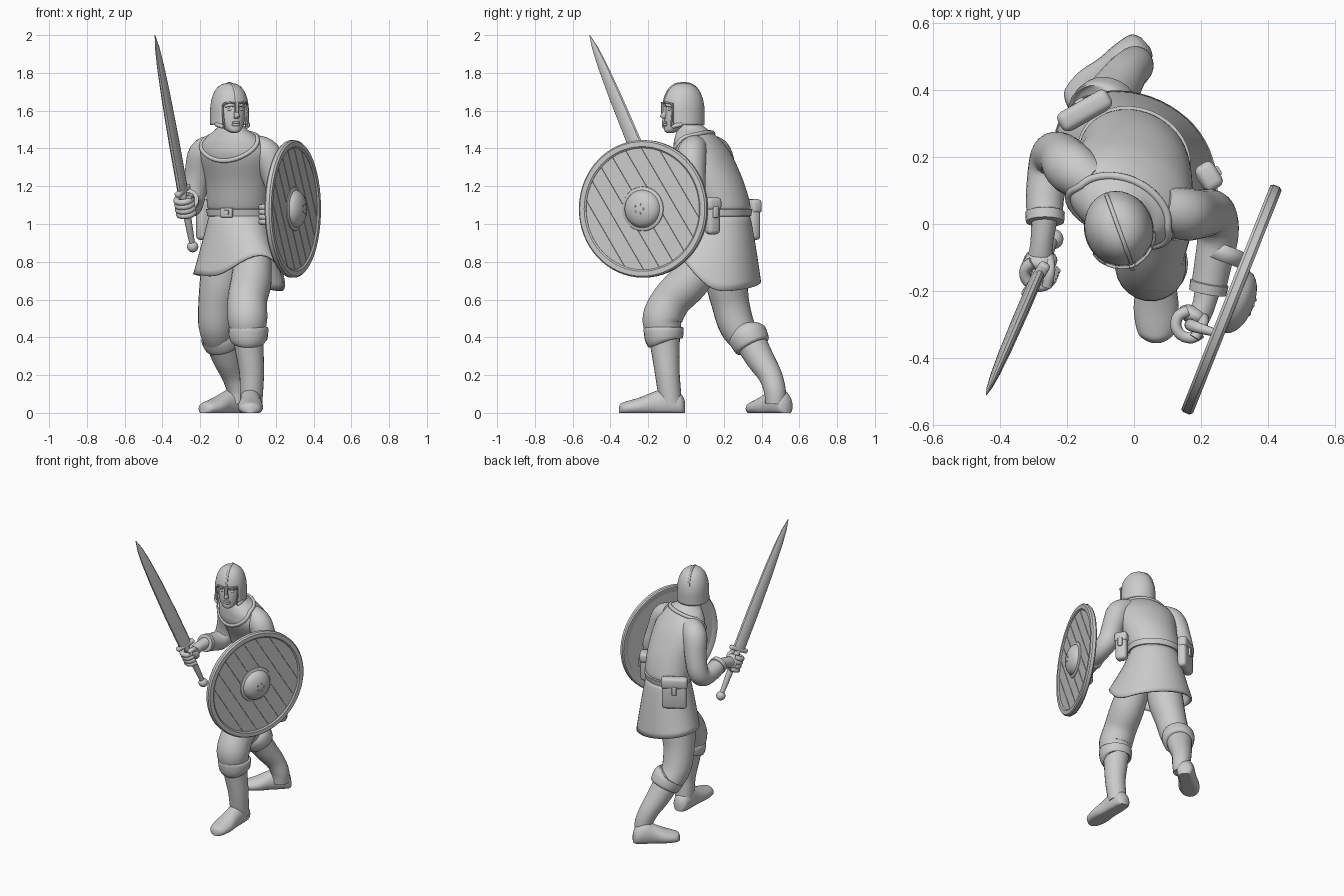
import bpy, bmesh, math
from mathutils import Vector as V, Matrix as M
from math import sin, cos, pi, radians

cube = bpy.data.objects.get("Cube")
if cube:
    bpy.data.objects.remove(cube)

grey = bpy.data.materials.new("plain grey")
grey.use_nodes = True
tone = (0.6, 0.6, 0.6, 1)
grey.diffuse_color = tone
grey.node_tree.nodes["Principled BSDF"].inputs["Base Color"].default_value = tone
X, Y, Z = V((1, 0, 0)), V((0, 1, 0)), V((0, 0, 1))


def finish(name, bm, mat=None, angle=45, thick=0):
    bmesh.ops.recalc_face_normals(bm, faces=bm.faces)
    me = bpy.data.meshes.new(name)
    bm.to_mesh(me)
    bm.free()
    ob = bpy.data.objects.new(name, me)
    bpy.context.collection.objects.link(ob)
    me.materials.append(grey)
    if mat:
        me.transform(mat)
    if thick:
        mod = ob.modifiers.new("thickness", "SOLIDIFY")
        mod.thickness, mod.offset = thick, -1
    bpy.ops.object.select_all(action="DESELECT")
    ob.select_set(True)
    bpy.context.view_layer.objects.active = ob
    bpy.ops.object.shade_smooth_by_angle(angle=radians(angle))
    return ob


def spline(rows, k=5):
    out = []
    for i in range(len(rows) - 1):
        p = [rows[max(0, min(len(rows) - 1, i + j))] for j in (-1, 0, 1, 2)]
        for s in range(k):
            t = s / k
            out.append([b + t / 2 * (c - a + t * (2*a - 5*b + 4*c - d + t * (3*b - a - 3*c + d)))
                        for a, b, c, d in zip(*p)])
    return out + [list(rows[-1])]


def ring(c, a, b, n=24):
    return [V(c) + a * cos(2*pi*i/n) + b * sin(2*pi*i/n) for i in range(n)]


def loft(name, rings, cap=True, closed=False, **kw):
    bm = bmesh.new()
    vs = [[bm.verts.new(p) for p in r] for r in rings]
    n = len(vs[0])
    for r, q in zip(vs, vs[1:] + ([vs[0]] if closed else [])):
        for i in range(n):
            bm.faces.new((r[i], r[(i+1) % n], q[(i+1) % n], q[i]))
    if cap and not closed:
        bm.faces.new(vs[0])
        bm.faces.new(vs[-1])
    return finish(name, bm, **kw)


def tube(name, rows, k=5, n=16, closed=False, **kw):
    rows = spline(rows, k) if k > 1 else rows
    ps, m = [V(r[:3]) for r in rows], len(rows)
    rings = []
    for i, r in enumerate(rows):
        nxt = ps[(i+1) % m] if closed else ps[min(i+1, m-1)]
        prv = ps[i-1] if closed else ps[max(i-1, 0)]
        t = (nxt - prv).normalized()
        if i == 0:
            a = t.orthogonal().normalized()
        a = (a - t * a.dot(t)).normalized()
        rings.append(ring(ps[i], a * r[3], t.cross(a) * r[3], n))
    return loft(name, rings, closed=closed, **kw)


def ball(name, c, size, mat=None):
    bm = bmesh.new()
    bmesh.ops.create_uvsphere(bm, u_segments=24, v_segments=16, radius=1)
    return finish(name, bm, (mat or M()) @ M.Translation(c) @ M.Diagonal((*size, 1)))


def box(name, c, size, mat, bevel=0.01):
    bm = bmesh.new()
    bmesh.ops.create_cube(bm, size=1)
    bmesh.ops.scale(bm, vec=size, verts=bm.verts)
    bmesh.ops.bevel(bm, geom=bm.edges, offset=bevel, segments=3, affect="EDGES", profile=0.5)
    return finish(name, bm, mat @ M.Translation(c))


def frame(origin, x, y, z):
    m = M((x, y, z)).transposed().to_4x4()
    m.translation = origin
    return m


# Tunic: turned oval sections, z / centre / half width / half depth
U, W = V((0.91, -0.42, 0)), V((0.42, 0.91, 0))
body = spline([(.98, 0, .2, .16, .125), (1.06, 0, .2, .155, .128), (1.1, 0, .195, .168, .14),
               (1.22, 0, .155, .178, .145), (1.35, -.015, .095, .195, .145), (1.42, -.025, .07, .178, .125),
               (1.47, -.03, .05, .13, .1), (1.5, -.035, .035, .085, .08), (1.53, -.035, .02, .06, .06)])


def skin(z, ang, grow=0):
    for p, q in zip(body, body[1:]):
        if p[0] <= z <= q[0]:
            t = (z - p[0]) / (q[0] - p[0])
            _, x, y, a, b = [i + (j - i) * t for i, j in zip(p, q)]
            return V((x, y, z)) + U * (a + grow) * cos(ang) + W * (b + grow) * sin(ang)


turn = [2*pi*i/48 for i in range(48)]
loft("tunic", [ring((x, y, z), U*a, W*b, 48) for z, x, y, a, b in body])
loft("belt", [[skin(z, a, g) for a in turn] for z, g in
              ((1.04, .0), (1.042, .012), (1.078, .012), (1.08, .0))], angle=30)
collar = [skin(1.46 + .025*sin(a) - .1*max(0, -sin(a))**1.5, a, .0) for a in turn]
tube("collar_band", [(*p, .012) for p in collar], k=1, n=10, closed=True)
buckle = frame(skin(1.06, -pi/2, .014), U, W, Z)
box("buckle", (0, 0, 0), (.07, .014, .05), buckle, .004)
box("buckle_bar", (0, -.006, 0), (.03, .012, .026), buckle, .003)


# Skirt with a hem raised and pushed out over the leading thigh
def skirt_ring(t):
    pts = []
    for a in turn:
        d = U * cos(a) + W * sin(a)
        lift = max(0, d.x * .4 - d.y * .92)
        hem = .69 - .045 * d.x + .16 * lift**4
        wide, deep = .157 + .09 * t**1.1 + .06 * t * lift**3, .13 + .055 * t**.7 + .06 * t * lift**3
        pts.append(V((0, .2, 1.05 + (hem - 1.05)*t)) + U * wide * cos(a) + W * deep * sin(a))
    return pts


loft("skirt", [skirt_ring(i / 10) for i in range(11)], cap=False, thick=.012)

# Legs, boots and turned-down cuffs
legs = {"left": ([(.08, .13, .85, .095), (.07, .02, .7, .108), (.05, -.075, .6, .105), (.05, -.125, .5, .106),
                  (.055, -.115, .42, .09), (.06, -.11, .36, .07)],
                 [(.055, -.115, .42, .085), (.06, -.11, .34, .076), (.072, -.1, .22, .066),
                  (.072, -.09, .13, .062), (.07, -.08, .05, .058)],
                 [(.055, -.118, .455, .095), (.055, -.118, .445, .106), (.055, -.118, .39, .1),
                  (.055, -.115, .375, .085)], (.066, -.005, 0), (.066, -.355, 0)),
        "right": ([(-.07, .2, .85, .115), (-.09, .215, .7, .112), (-.11, .235, .58, .1),
                   (-.115, .27, .46, .094), (-.1, .33, .37, .078)],
                  [(-.09, .34, .38, .083), (-.06, .39, .29, .075), (-.025, .445, .2, .063),
                   (0, .47, .12, .058), (0, .475, .05, .055)],
                  [(-.1, .32, .42, .09), (-.095, .325, .41, .105), (-.08, .35, .36, .098),
                   (-.077, .355, .35, .085)], (.035, .54, 0), (-.19, .34, 0))}
for side, (thigh, boot, cuff, heel, toe) in legs.items():
    tube(side + "_leg", thigh, n=24)
    tube(side + "_boot", boot, n=24)
    tube(side + "_boot_cuff", cuff, k=3, n=24)
    heel, toe = V(heel), V(toe)
    across = (toe - heel).normalized().cross(Z)
    rings = []
    for t, w, h in spline([(0, .02, .06), (.06, .048, .1), (.25, .057, .14), (.45, .058, .115),
                           (.7, .067, .08), (.9, .056, .06), (.97, .035, .05), (1, .01, .03)]):
        r = ring(heel.lerp(toe, t) + Z*h*.4, across*w, Z*h*.6)
        rings.append([V((p.x, p.y, max(0, p.z))) for p in r])
    loft(side + "_foot", rings, angle=60)

# Arms with sleeves, rolled cuffs and wrists
arms = {"right": ([(-.12, .12, 1.41, .065), (-.185, .165, 1.37, .078), (-.215, .2, 1.25, .07),
                   (-.24, .205, 1.14, .066), (-.252, .16, 1.1, .064), (-.265, .08, 1.11, .057),
                   (-.265, .01, 1.13, .053)],
                  [(-.265, .03, 1.13, .04), (-.275, -.06, 1.12, .034), (-.28, -.11, 1.1, .04)]),
        "left": ([(.08, .05, 1.41, .065), (.15, .03, 1.37, .078), (.195, .03, 1.26, .073),
                  (.235, .03, 1.14, .068), (.25, -.03, 1.08, .062), (.235, -.12, 1.06, .056),
                  (.22, -.2, 1.05, .052)],
                 [(.222, -.18, 1.05, .04), (.205, -.25, 1.05, .034), (.175, -.3, 1.05, .04)])}
for side, (sleeve, wrist) in arms.items():
    tube(side + "_sleeve", sleeve, n=24)
    tube(side + "_wrist", wrist)
    end, back = V(sleeve[-1][:3]), V(sleeve[-2][:3])
    step = (back - end).normalized()
    r = sleeve[-1][3]
    tube(side + "_sleeve_cuff", [(*(end + step*s), r + g) for s, g in
                                 ((-.006, -.01), (-.004, .004), (.025, .006), (.03, -.004))], k=1, n=24)


def fist(side, grip, axis, palm):
    # Curled fingers around a grip; palm points from grip to wrist
    axis = axis.normalized()
    palm = (palm - axis * palm.dot(axis)).normalized()
    out = axis.cross(palm)
    m = frame(grip + palm*.03, palm, out, axis)
    ball(side + "_palm", (0, 0, 0), (.028, .048, .052), m)
    for i in range(4):
        c = grip + axis * (i - 1.5) * .026
        pts = [c + palm*.04*cos(a) + out*.042*sin(a) for a in (.5, 1.3, 2.1, 2.9, 3.7, 4.5)]
        tube(side + "_finger", [(*p, .017) for p in pts], k=3, n=10)
    pts = [grip + axis*h + palm*p + out*o for h, p, o in ((.0, .045, -.02), (.045, .02, -.035), (.055, -.03, -.03))]
    tube(side + "_thumb", [(*p, .016) for p in pts], n=10)


# Sword: local z runs up the blade, local x across it
pommel, tip = V((-.24, -.045, .88)), V((-.44, -.51, 2))
up = (tip - pommel).normalized()
wide = V((.48, .78, .41))
wide = (wide - up * wide.dot(up)).normalized()
sword = frame(pommel, wide, up.cross(wide), up)
ball("pommel", (0, 0, 0), (.03, .03, .03), sword)
tube("sword_grip", [(0, 0, 0, .014), (0, 0, .12, .019), (0, 0, .24, .021), (0, 0, .33, .018)], mat=sword)
box("sword_guard", (0, 0, .325), (.13, .035, .03), sword, .012)
L = (tip - pommel).length
loft("blade", [ring((0, 0, .33 + (L - .33)*t), X*w, Y*h, 12) for t, w, h in
               ((0, .044, .019), (.3, .044, .019), (.6, .038, .017), (.8, .029, .013), (.92, .018, .008),
                (1, .002, .001))], mat=sword, angle=30)
fist("right", pommel + up*.235, up, V((-.265, .0, 1.13)) - (pommel + up*.235))

# Shield: local x along the width, local z out of the face
shield = frame((.29, -.225, 1.08), V((.37, .93, 0)), Z, V((.93, -.37, 0)))


def lathe(name, prof, closed=False):
    return loft(name, [ring((0, 0, h), X*r, Y*r, 64) for r, h in prof], closed=closed, mat=shield, angle=35)


lathe("shield_back", [(.01, -.014), (.34, -.014), (.34, .004), (.01, .004)])
lathe("shield_rim", [(.322, -.014), (.33, -.018), (.358, -.018), (.364, -.01), (.364, .01),
                     (.356, .019), (.33, .019), (.322, .012)], True)
lathe("shield_boss", [(.12, .004), (.116, .014), (.105, .018)] +
      [(.1*cos(a), .014 + .055*sin(a)) for a in (.1, .35, .6, .85, 1.1, 1.35, 1.55)])
for i in range(5):
    a = 2*pi*i/5
    ball("boss_rivet", (.025*cos(a), .025*sin(a), .067), (.005, .005, .004), shield)
R, count = .33, 8
lean = M.Rotation(radians(-58), 4, "Z")
for i in range(count):
    lo, hi = [R * (2*(i + s)/count - 1) for s in (.03, .97)]
    ys = [lo + (hi - lo)*j/8 for j in range(9)]
    edge = [(math.sqrt(R*R - y*y), y) for y in ys]
    edge += [(-x, y) for x, y in reversed(edge)]
    loft("shield_plank", [[V((x, y, h)) for x, y in edge] for h in (0, .01)], mat=shield @ lean, angle=30)
tube("shield_handle", [(-.11, -.1, -.01, .012), (-.115, -.08, -.07, .017), (-.115, 0, -.085, .018),
                       (-.115, .06, -.07, .017), (-.11, .08, -.01, .012)], mat=shield)
hold = shield @ V((-.115, -.03, -.088))
fist("left", hold, Z, V((.21, -.2, 1.05)) - hold)
loft("arm_strap", [[shield @ V((.12 + s, -.03 + .08*sin(a), -.072 + .07*cos(a))) for a in turn]
                   for s in (-.025, .025)], cap=False, thick=.008)

# Belt pouches
for name, c, out, w, h in (("large_pouch", (-.145, .335, 1.02), V((-.5, .87, 0)), .16, .21),
                           ("small_pouch", (.22, .14, 1.04), V((.85, .53, 0)), .075, .19)):
    m = frame(c, Z.cross(out), -out, Z)
    box(name, (0, 0, 0), (w, .06, h), m, .022)
    box(name + "_flap", (0, -.004, h*.35), (w + .01, .062, h*.36), m, .02)
    box(name + "_clasp", (0, -.032, h*.12), (.03, .02, .06), m, .006)

# Head, in its own turned space
head = M.Translation((-.045, -.015, 1.594)) @ M.Rotation(radians(20), 4, "Z")
tube("neck", [(-.035, .03, 1.44, .07), (-.04, .01, 1.52, .058), (-.045, -.01, 1.58, .055)])
loft("face", [ring((0, y, z), X*a, Y*b, 32) for z, y, a, b in spline(
    [(-.112, -.075, .015, .016), (-.1, -.062, .036, .042), (-.07, -.04, .06, .064), (-.02, -.02, .075, .084),
     (.03, -.015, .08, .082), (.08, 0, .07, .08), (.11, 0, .03, .03)])], mat=head)
loft("nose", [ring((0, y, z), X*a, Y*b, 12) for z, y, a, b in
              ((.03, -.094, .007, .012), (0, -.105, .01, .016), (-.025, -.113, .016, .018), (-.036, -.104, .011, .012))],
     mat=head, angle=70)
for s in (-1, 1):
    ball("eye", (s*.03, -.089, .012), (.014, .008, .008), head)
    tube("brow", [(s*.01, -.1, .032, .007), (s*.03, -.097, .036, .009), (s*.055, -.08, .028, .006)], mat=head)
for z, r in ((-.057, .007), (-.069, .008)):
    ball("lip", (0, -.1, z), (.024, .01, r), head)

# Helmet: dome cut open around the face, with cheek guards left standing
dome = [(-.07, .103, .113), (-.04, .102, .114), (0, .101, .115)]
dome += [(.152*sin(a), .101*cos(a)**.75, .115*cos(a)**.75)
         for a in (.15, .3, .45, .6, .75, .9, 1.1, 1.3, 1.45, 1.56)]
bm = bmesh.new()
rows = [[bm.verts.new(p) for p in ring((0, 0, z), X*a, Y*b, 48)] for z, a, b in spline(dome, 2)]
for p, q in zip(rows, rows[1:]):
    for i in range(48):
        j = (i + 1) % 48
        mid = (p[i].co + q[j].co) / 2
        if not (mid.y < 0 and abs(mid.x) < .068 and mid.z < .045):
            bm.faces.new((p[i], p[j], q[j], q[i]))
finish("helmet", bm, head, 45, .014)
arc = [.35 + .1*i for i in range(25)]
tube("helmet_ridge", [(0, -.113*math.copysign(abs(cos(a))**.75, cos(a)), .15*sin(a), .007) for a in arc],
     k=1, n=8, mat=head)
box("nose_guard", (0, -.116, .022), (.018, .012, .06), head, .004)
for s in (-1, 1):
    tube("opening_rim", [(s*.01, -.117, .046, .005), (s*.045, -.105, .048, .005), (s*.068, -.088, .035, .005),
                         (s*.068, -.087, -.02, .005), (s*.062, -.092, -.078, .005)], n=8, mat=head)
    tube("cheek_guard", [(s*.088, -.04, -.066, .012), (s*.078, -.065, -.072, .013), (s*.066, -.086, -.082, .008)],
         n=10, mat=head)
